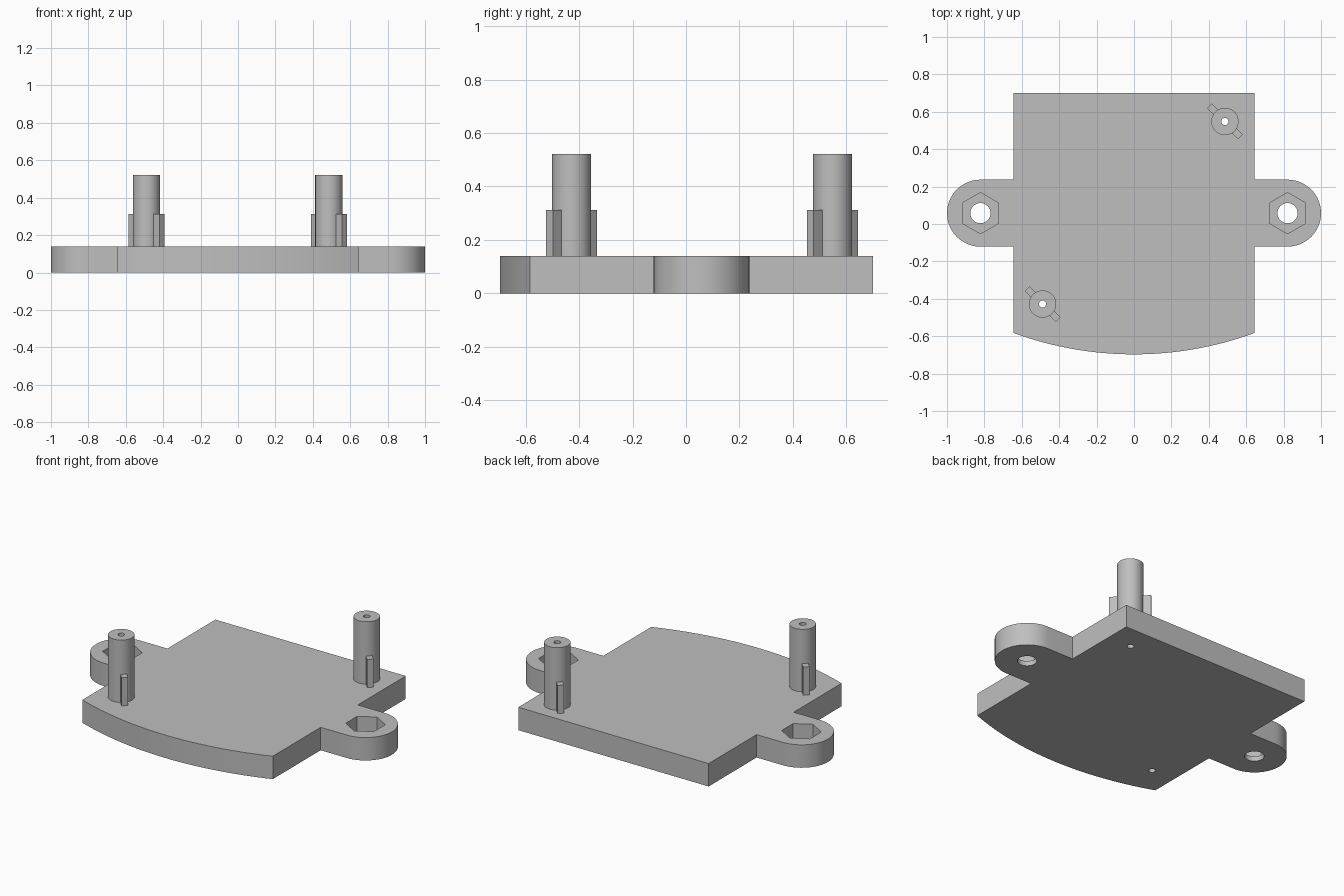
import bpy, bmesh, math
from mathutils import Matrix

cube = bpy.data.objects.get("Cube")
if cube:
    bpy.data.objects.remove(cube, do_unlink=True)

# Sizes
THICK = 0.14
HALF_W, BACK_Y, FRONT_Y, CORNER_Y = 0.643, 0.70, -0.697, -0.583
EAR_X, EAR_Y, EAR_R = 0.821, 0.058, 0.179
HEX_R, BOLT_R, HEX_FLOOR = 0.11, 0.054, 0.03
POSTS = {"back_left": (0.486, 0.548), "front_right": (-0.489, -0.428)}
POST_R, POST_TOP, PIN_R = 0.073, 0.521, 0.019
FIN_TOP, FIN_REACH, FIN_W = 0.312, 0.117, 0.036

grey = bpy.data.materials.new("light grey")
grey.diffuse_color = (0.52, 0.52, 0.52, 1)
grey.use_nodes = True
grey.node_tree.nodes["Principled BSDF"].inputs["Base Color"].default_value = (0.52, 0.52, 0.52, 1)


def arc(cx, cy, r, a0, a1, n):
    """Points along an arc, angles in degrees."""
    angles = [math.radians(a0 + (a1 - a0) * i / n) for i in range(n + 1)]
    return [(cx + r * math.cos(a), cy + r * math.sin(a)) for a in angles]


def prism(name, outline, z0, z1):
    """Extrude a flat outline between two heights."""
    bm = bmesh.new()
    base = bm.faces.new([bm.verts.new((x, y, z0)) for x, y in outline])
    top = bmesh.ops.extrude_face_region(bm, geom=[base])["geom"]
    bmesh.ops.translate(bm, vec=(0, 0, z1 - z0),
                        verts=[g for g in top if isinstance(g, bmesh.types.BMVert)])
    bmesh.ops.recalc_face_normals(bm, faces=bm.faces)
    mesh = bpy.data.meshes.new(name)
    bm.to_mesh(mesh)
    bm.free()
    mesh.materials.append(grey)
    obj = bpy.data.objects.new(name, mesh)
    bpy.context.collection.objects.link(obj)
    return obj


def circle(cx, cy, r, n, start=0):
    return arc(cx, cy, r, start, start + 360, n)[:-1]


def activate(obj):
    bpy.ops.object.select_all(action='DESELECT')
    obj.select_set(True)
    bpy.context.view_layer.objects.active = obj


def cut(obj, outline, z0, z1):
    """Cut a prism-shaped hole out of an object."""
    cutter = prism("cutter", outline, z0, z1)
    cutter.hide_render = True
    mod = obj.modifiers.new("hole", 'BOOLEAN')
    mod.operation, mod.solver, mod.object = 'DIFFERENCE', 'EXACT', cutter
    activate(obj)
    bpy.ops.object.modifier_apply(modifier=mod.name)
    bpy.data.objects.remove(cutter, do_unlink=True)


def smooth(obj):
    activate(obj)
    bpy.ops.object.shade_smooth_by_angle(angle=math.radians(30))


# Base plate: bowed front edge, square back, one rounded ear on each side
sag = CORNER_Y - FRONT_Y
bow_r = (HALF_W ** 2 + sag ** 2) / (2 * sag)
half = math.degrees(math.asin(HALF_W / bow_r))
ear = [(HALF_W, EAR_Y - EAR_R)] + arc(EAR_X, EAR_Y, EAR_R, -90, 90, 32) + [(HALF_W, EAR_Y + EAR_R)]
outline = arc(0, FRONT_Y + bow_r, bow_r, -90 - half, -90 + half, 32)
outline += ear + [(HALF_W, BACK_Y), (-HALF_W, BACK_Y)]
outline += [(-x, y) for x, y in reversed(ear)]
plate = prism("base_plate", outline, 0, THICK)

# Bolt holes with hexagonal nut pockets in the ears
for side in (-1, 1):
    cut(plate, circle(side * EAR_X, EAR_Y, HEX_R, 6, 30), HEX_FLOOR, THICK + 0.1)
    cut(plate, circle(side * EAR_X, EAR_Y, BOLT_R, 32), -0.1, THICK + 0.1)

# Hollow posts, each with two diagonal fins
for place, (px, py) in POSTS.items():
    pin = circle(px, py, PIN_R, 24)
    cut(plate, pin, -0.1, THICK + 0.1)
    post = prism(place + "_post", circle(px, py, POST_R, 48), THICK, POST_TOP)
    cut(post, pin, 0, POST_TOP + 0.1)
    smooth(post)
    for label, angle in (("outer", 135), ("inner", -45)):
        turn = Matrix.Rotation(math.radians(angle), 2)
        start, w = POST_R - 0.008, FIN_W / 2
        box = [(start, -w), (FIN_REACH, -w), (FIN_REACH, w), (start, w)]
        pts = []
        for x, y in box:
            rx = turn[0][0] * x + turn[0][1] * y
            ry = turn[1][0] * x + turn[1][1] * y
            pts.append((px + rx, py + ry))
        prism(f"{place}_{label}_fin", pts, THICK, FIN_TOP)
smooth(plate)
